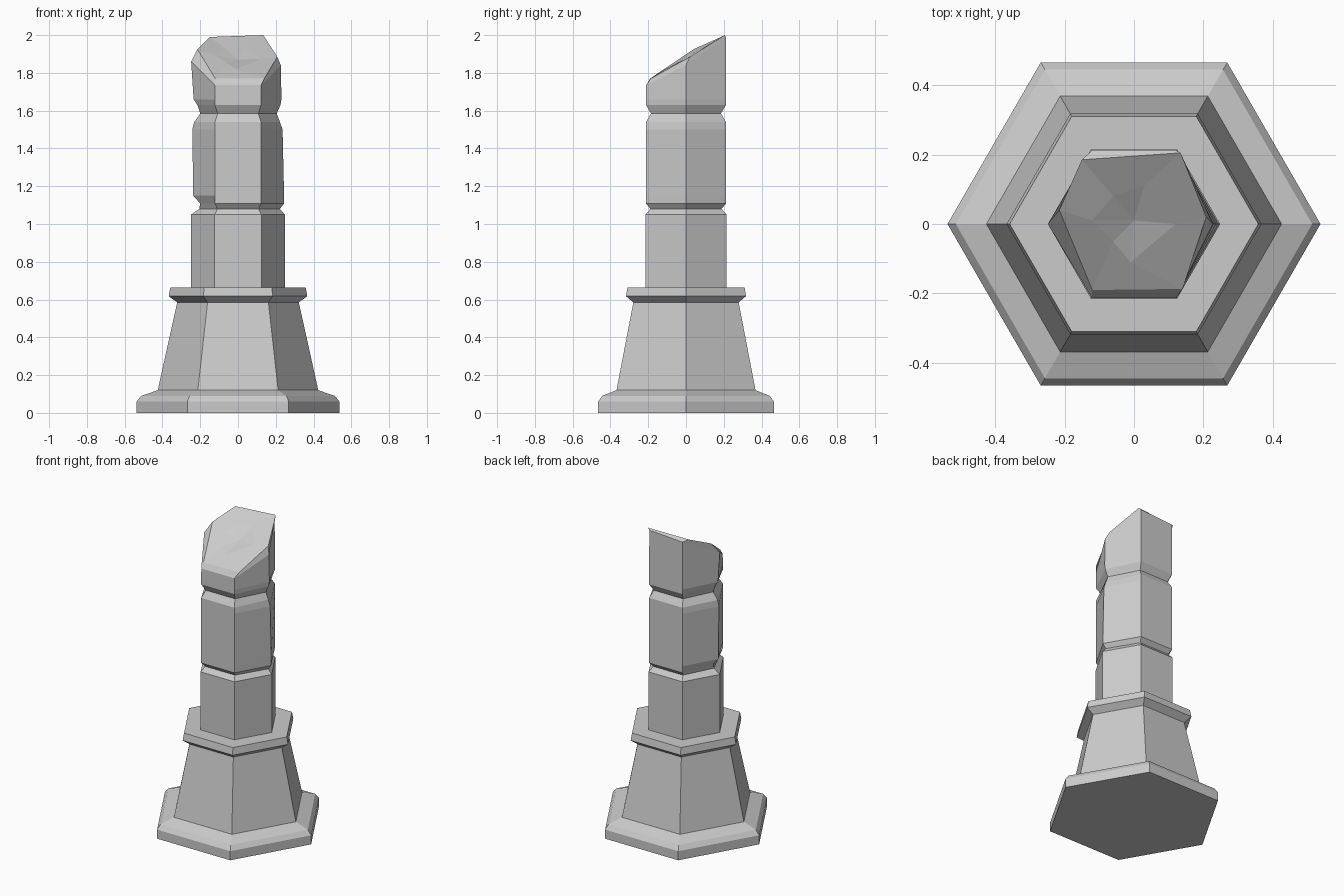
import bpy, bmesh
from math import cos, sin, radians

if "Cube" in bpy.data.objects:
    bpy.data.objects.remove(bpy.data.objects["Cube"])

def hex_ring(bm, z, r, right=None, left=None):
    # hexagon with corners on +x and -x; those two corners may be chipped inward
    radii = [right or r, r, r, left or r, r, r]
    return [bm.verts.new((q * cos(radians(60 * i)), q * sin(radians(60 * i)), z))
            for i, q in enumerate(radii)]

def bridge(bm, a, b):
    n = len(a)
    for i in range(n):
        bm.faces.new((a[i], a[(i + 1) % n], b[(i + 1) % n], b[i]))

def loft(bm, rings):
    for a, b in zip(rings, rings[1:]):
        bridge(bm, a, b)
    bm.faces.new(rings[0][::-1])

def finish(bm, name):
    bmesh.ops.recalc_face_normals(bm, faces=bm.faces)
    me = bpy.data.meshes.new(name)
    bm.to_mesh(me)
    bm.free()
    bpy.context.collection.objects.link(bpy.data.objects.new(name, me))

# stepped hexagonal pedestal with tapered body and cap moulding
bm = bmesh.new()
rings = [hex_ring(bm, z, r) for z, r in
         [(0, .537), (.06, .537), (.09, .513), (.12, .425),
          (.585, .322), (.618, .367), (.665, .358)]]
loft(bm, rings)
bm.faces.new(rings[-1])
finish(bm, "pedestal")

# shaft with two grooves and worn corners
bm = bmesh.new()
rings = [hex_ring(bm, *row) for row in
         [(.66, .248), (1.05, .248), (1.08, .217, .222, .205),
          (1.108, .244, .243, .20), (1.15, .244, .244, .237),
          (1.50, .244, .236, .242), (1.54, .244, .222, .232),
          (1.585, .214, .205, .20), (1.63, .244, .225, .215),
          (1.66, .244, .23, .235)]]
loft(bm, rings)

# slanted broken top: outer rim, chipped inner rim, dented middle
outer = [(.227, 0, 1.84), (.122, .211, 1.99), (-.122, .211, 1.975),
         (-.248, 0, 1.86), (-.122, -.211, 1.735), (.122, -.211, 1.735)]
rim = [(.208, .02, 1.885), (.134, .205, 2.0), (-.15, .185, 1.99),
       (-.215, .04, 1.925), (-.12, -.19, 1.77), (.14, -.187, 1.77)]
dent = [(.12, 0, 1.875), (.03, .11, 1.935), (-.06, .08, 1.925),
        (-.12, .01, 1.895), (-.06, -.05, 1.85), (-.01, -.11, 1.82)]
top = [[bm.verts.new(p) for p in loop] for loop in (outer, rim, dent)]
for a, b in zip([rings[-1]] + top, top):
    bridge(bm, a, b)
centre = bm.verts.new((0, .01, 1.87))
for i in range(6):
    bm.faces.new((top[2][i], top[2][(i + 1) % 6], centre))
finish(bm, "broken_shaft")
